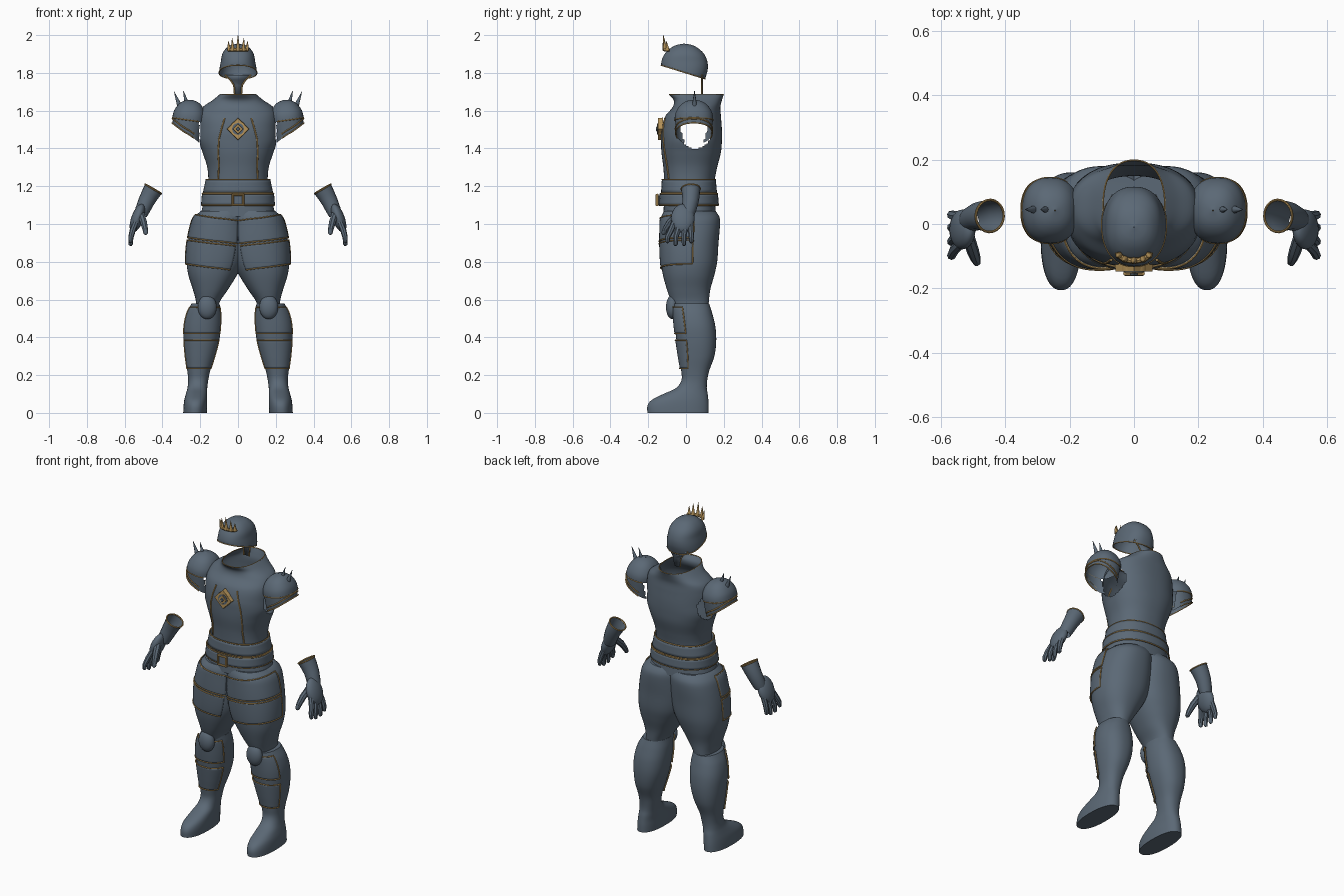
import bpy, bmesh
from math import sin, cos, pi, radians, acos
from mathutils import Matrix, Vector

cube = bpy.data.objects.get("Cube")
if cube:
    bpy.data.objects.remove(cube, do_unlink=True)


def material(name, rgb):
    m = bpy.data.materials.new(name)
    m.use_nodes = True
    m.diffuse_color = (*rgb, 1)
    m.node_tree.nodes["Principled BSDF"].inputs["Base Color"].default_value = (*rgb, 1)
    return m


STEEL = material("slate steel", (0.105, 0.14, 0.18))
GOLD = material("antique gold", (0.46, 0.29, 0.1))
POWER = 2.3  # roundness of the body cross-sections
made = []


def register(ob, mat, mirror=False, thick=0):
    ob.data.materials.clear()
    ob.data.materials.append(mat)
    if thick:
        s = ob.modifiers.new("thickness", "SOLIDIFY")
        s.thickness, s.offset = thick, 1
    if mirror:
        ob.modifiers.new("mirror", "MIRROR").use_mirror_merge = False
    made.append(ob)
    return ob


def finish(bm, name, mat, mirror=False, thick=0):
    me = bpy.data.meshes.new(name)
    bm.to_mesh(me)
    bm.free()
    ob = bpy.data.objects.new(name, me)
    bpy.context.collection.objects.link(ob)
    return register(ob, mat, mirror, thick)


def value(f, a):
    return f(a) if callable(f) else f


def bounds(sec, z):
    """Smoothly interpolate (z, x0, x1, y0, y1) sections, listed upwards."""
    z = min(max(z, sec[0][0]), sec[-1][0])
    i = max(k for k in range(len(sec) - 1) if sec[k][0] <= z)
    p, q = sec[i], sec[i + 1]
    o, r = sec[max(i - 1, 0)], sec[min(i + 2, len(sec) - 1)]
    h = q[0] - p[0]
    t = (z - p[0]) / h
    out = []
    for k in range(1, 5):
        m0 = (q[k] - o[k]) / (q[0] - o[0]) * h
        m1 = (r[k] - p[k]) / (r[0] - p[0]) * h
        c, d = p[k], q[k]
        out.append(c + t * m0 + t * t * (3 * (d - c) - 2 * m0 - m1) + t ** 3 * (2 * (c - d) + m0 + m1))
    return out


def surf(sec, a, z, off=0):
    x0, x1, y0, y1 = bounds(sec, z)
    bend = lambda v: (abs(v) ** (2 / POWER)) * (1 if v > 0 else -1)
    return Vector(((x0 + x1) / 2 + ((x1 - x0) / 2 + off) * bend(cos(a)),
                   (y0 + y1) / 2 + ((y1 - y0) / 2 + off) * bend(sin(a)), z))


def sheet(name, sec, z0=None, z1=None, a0=0, a1=360, off=0, cols=48, rows=40,
          caps="", drop=None, matrix=None, mirror=False, thick=0):
    """Skin lofted through the sections, limited to an angle and height range."""
    z0 = sec[0][0] if z0 is None else z0
    z1 = sec[-1][0] if z1 is None else z1
    full = a1 - a0 == 360
    bm = bmesh.new()
    grid = []
    for j in range(rows + 1):
        row = []
        for i in range(cols if full else cols + 1):
            a = radians(a0 + (a1 - a0) * i / cols)
            lo, hi = value(z0, a), value(z1, a)
            row.append(bm.verts.new(surf(sec, a, lo + (hi - lo) * j / rows, off)))
        grid.append(row)
    for r, s in zip(grid, grid[1:]):
        for i in range(cols):
            k = (i + 1) % len(r)
            bm.faces.new((r[i], r[k], s[k], s[i]))
    if "b" in caps:
        bm.faces.new(grid[0][::-1])
    if "t" in caps:
        bm.faces.new(grid[-1])
    if matrix:
        bm.transform(matrix)
    if drop:
        bad = [f for f in bm.faces if drop(f.calc_center_median())]
        bmesh.ops.delete(bm, geom=bad, context="FACES")
    return finish(bm, name, STEEL, mirror, thick)


def tube(name, pts, r, mat=GOLD, radii=None, closed=False, caps=True, mirror=False, res=2):
    cu = bpy.data.curves.new(name, "CURVE")
    cu.dimensions, cu.bevel_depth, cu.bevel_resolution, cu.use_fill_caps = "3D", r, res, caps
    sp = cu.splines.new("POLY")
    sp.points.add(len(pts) - 1)
    for i, p in enumerate(pts):
        sp.points[i].co = (*p, 1)
        sp.points[i].radius = radii[i] / r if radii else 1
    sp.use_cyclic_u = closed
    ob = bpy.data.objects.new(name, cu)
    bpy.context.collection.objects.link(ob)
    bpy.ops.object.select_all(action="DESELECT")
    ob.select_set(True)
    bpy.context.view_layer.objects.active = ob
    bpy.ops.object.convert(target="MESH")
    return register(bpy.context.object, mat, mirror)


def ring(name, sec, z, a0=0, a1=360, off=0.004, r=0.004, matrix=None, mirror=False):
    angles = [radians(a0 + (a1 - a0) * i / 48) for i in range(48 if a1 - a0 == 360 else 49)]
    pts = [surf(sec, a, value(z, a), off) for a in angles]
    if matrix:
        pts = [matrix @ p for p in pts]
    return tube(name, pts, r, closed=a1 - a0 == 360, mirror=mirror)


def plate(name, sec, z0, z1, a0, a1, sides):
    """Armour plate on both legs, gold-trimmed along top, bottom and the given side angles."""
    sheet(name, sec, z0, z1, a0, a1, 0.001, 32, 12, thick=0.005, mirror=True)
    for edge, z in (("lower", z0), ("upper", z1)):
        ring(f"{name}_{edge}_trim", sec, z, a0, a1, 0.006, 0.0035, mirror=True)
    for d in sides:
        a = radians(d)
        lo, hi = value(z0, a), value(z1, a)
        pts = [surf(sec, a, lo + (hi - lo) * i / 10, 0.006) for i in range(11)]
        tube(f"{name}_side_trim", pts, 0.0035, mirror=True)


def solid(name, kind, matrix, mat=STEEL, mirror=False, **kw):
    bm = bmesh.new()
    getattr(bmesh.ops, "create_" + kind)(bm, matrix=matrix, **kw)
    return finish(bm, name, mat, mirror)


def place(loc, scale=(1, 1, 1), axis="Y", deg=0):
    return Matrix.Translation(loc) @ Matrix.Rotation(radians(deg), 4, axis) @ Matrix.Diagonal((*scale, 1))


def spike(name, base, tip, r, mat, mirror=False):
    base, tip = Vector(base), Vector(tip)
    d = tip - base
    m = Matrix.Translation((base + tip) / 2) @ d.to_track_quat("Z", "Y").to_matrix().to_4x4()
    solid(name, "cone", m, mat, mirror, cap_ends=True, segments=12, radius1=r, radius2=0.001, depth=d.length)


def sym(*rows):
    return [(z, -w, w, y0, y1) for z, w, y0, y1 in rows]


# Torso shell with open collar and armholes
TORSO = sym((1.04, .20, -.12, .16), (1.16, .172, -.115, .15), (1.22, .158, -.115, .15),
            (1.3, .163, -.12, .165), (1.38, .188, -.13, .185), (1.44, .208, -.132, .19), (1.5, .208, -.13, .19),
            (1.57, .205, -.11, .185), (1.62, .185, -.07, .182), (1.655, .135, -.065, .19),
            (1.685, .098, -.09, .20))
sheet("torso_armour", TORSO, cols=96, rows=90,
      drop=lambda c: abs(c.x) > .12 and ((c.y - .05) / .085) ** 2 + ((c.z - 1.485) / .085) ** 2 < 1)
ring("collar_trim", TORSO, 1.685, off=-0.002, r=0.0025)


def chest_point(x, z):
    w = bounds(TORSO, z)[1]
    return surf(TORSO, -acos((x / w) ** (POWER / 2)), z, 0.002)


seam = [(.07, 1.56), (.085, 1.51), (.1, 1.45), (.104, 1.38), (.1, 1.31), (.104, 1.24)]
tube("chest_seam_trim", [chest_point(*p) for p in seam], 0.0045, mirror=True)

# Waist flap and belt
FLAP = sym((1.165, .18, -.126, .158), (1.235, .165, -.122, .152))
BELT = sym((1.1, .19, -.138, .168), (1.16, .185, -.133, .163))
for name, sec in (("waist_flap", FLAP), ("belt", BELT)):
    sheet(name, sec, rows=4, thick=0.006)
    for z in (sec[0][0], sec[1][0]):
        ring(name + "_trim", sec, z, off=0.004, r=.0035)
frame = [(-.028, -.153, 1.1), (.028, -.153, 1.1), (.028, -.153, 1.155), (-.028, -.153, 1.155)]
tube("buckle_frame", frame, 0.008, closed=True)
solid("buckle_plate", "cube", place((0, -.146, 1.127), (.05, .012, .05)), size=1)

# Chest emblem
flat = place((0, -.135, 1.503), axis="X", deg=90)
solid("emblem_base", "cone", flat, GOLD, cap_ends=True, segments=24, radius1=.044, radius2=.042, depth=.024)
solid("emblem_diamond", "cone", flat, GOLD, cap_ends=True, segments=4, radius1=.06, radius2=.057, depth=.026)
solid("emblem_disc", "cone", place((0, -.141, 1.503), axis="X", deg=90), STEEL,
      cap_ends=True, segments=24, radius1=.031, radius2=.031, depth=.018)
star = place((0, -.147, 1.503), axis="X", deg=90)
solid("emblem_jewel_setting", "cone", star, GOLD, cap_ends=True, segments=4, radius1=.028, radius2=.026, depth=.014)
solid("emblem_jewel", "cone", place((0, -.152, 1.503), axis="X", deg=90), STEEL,
      cap_ends=True, segments=4, radius1=.018, radius2=.01, depth=.016)

# Pauldrons: dome caps over short sleeves, longer on the inside and open below
DOME = sym((-.13, .08, -.09, .09), (-.05, .083, -.096, .096), (0, .084, -.098, .098), (.03, .08, -.092, .092),
           (.06, .065, -.075, .075), (.08, .047, -.054, .054), (.092, .026, -.03, .03), (.098, .002, -.002, .002))
tilt = place((.259, .042, 1.56), deg=-8)
hidden = lambda c: c.x < .205 and c.z < 1.54
hem = lambda base: lambda a: base + .045 * cos(a)
sheet("pauldrons", DOME, z0=hem(-.082), matrix=tilt, mirror=True, drop=hidden)
sheet("pauldron_caps", DOME, z0=-.01, off=0.004, matrix=tilt, mirror=True, drop=hidden)
for z, reach in ((-.01, 125), (hem(-.06), 115), (hem(-.082), 115)):
    ring("pauldron_trim", DOME, z, -reach, reach, .003, .0035, tilt, True)
spike("outer_pauldron_spike", (.305, .045, 1.615), (.338, .045, 1.7), .015, STEEL, True)
spike("inner_pauldron_spike", (.27, .045, 1.635), (.29, .045, 1.705), .013, STEEL, True)

# Helmet with sloping lower edge and nape guard
HELM = sym((1.74, .09, -.11, .09), (1.78, .1, -.125, .105), (1.82, .098, -.13, .115), (1.86, .091, -.13, .113),
           (1.9, .083, -.113, .096), (1.93, .063, -.083, .065), (1.948, .035, -.049, .031), (1.955, .001, -.011, -.009))


def brim(a):
    z = 1.8
    for _ in range(6):
        z = 1.84 - (surf(HELM, a, z).y + .13) * .31
    return z


sheet("helmet", HELM, z0=brim)
ring("helmet_brim_trim", HELM, brim, off=0, r=0.003)
bm = bmesh.new()
half = [(.07, 1.79), (.04, 1.762), (.022, 1.735), (.018, 1.685)]
outline = half + [(-x, z) for x, z in reversed(half)]
bm.faces.new([bm.verts.new((x, .085, z)) for x, z in outline])
finish(bm, "nape_guard", STEEL, thick=0.006)
tube("nape_guard_trim", [(x, .083, z) for x, z in half], 0.004, mirror=True)

# Crown: shallow band on the brow with five points
brow = lambda t: (.05 * sin(t), -.088 - .026 * cos(t))
tube("crown_band", [(*brow(i * pi / 16), 1.922) for i in range(-8, 9)], 0.009)
for i in range(-2, 3):
    x, y = brow(i * .6)
    spike("crown_point", (x, y, 1.92), (x * 1.1, y - .006, 2 - .016 * abs(i)), .011, GOLD)

# Thighs and their front plates
THIGH = [(.5, .11, .235, -.05, .11), (.58, .1, .222, -.075, .12), (.65, .055, .238, -.1, .128),
         (.73, .005, .263, -.122, .15), (.8, -.03, .272, -.132, .165), (.9, -.05, .266, -.136, .172),
         (1.0, -.05, .245, -.134, .18), (1.04, -.05, .228, -.13, .176), (1.07, -.05, .195, -.115, .155)]
sheet("thighs", THIGH, caps="t", mirror=True)
slope = lambda base: lambda a: base + .02 * cos(a)
plate("upper_thigh_plate", THIGH, slope(.908), slope(1.03), -126, 5, [5])
plate("lower_thigh_plate", THIGH, slope(.768), slope(.895), -124, 5, [5])

# Boots, greaves and knee pads
BOOT = [(0, .165, .29, -.205, .12), (.04, .163, .288, -.203, .12), (.07, .163, .284, -.18, .118),
        (.1, .163, .276, -.12, .115), (.13, .163, .268, -.055, .11), (.17, .158, .264, -.025, .112),
        (.22, .148, .268, -.025, .122), (.3, .122, .28, -.038, .15), (.38, .1, .288, -.05, .16),
        (.46, .09, .288, -.06, .155), (.53, .09, .272, -.066, .138), (.58, .098, .245, -.07, .122)]
sheet("boots", BOOT, caps="bt", rows=60, mirror=True)
for name, z0, z1 in (("lower", .235, .385), ("upper", .42, .56)):
    plate(name + "_greave", BOOT, z0, z1, -155, -25, [-155, -25])
solid("knee_pads", "uvsphere", place((.163, -.072, .56), (.05, .034, .064)), mirror=True,
      u_segments=24, v_segments=16, radius=1)

# Gauntlets: open cuff, palm, thumb and four fingers
cuff = [(.448, .025, 1.186), (.466, .026, 1.155), (.485, .024, 1.12), (.505, .015, 1.075), (.514, .01, 1.05)]
tube("gauntlet_cuffs", cuff, .05, STEEL, (.051, .047, .043, .039, .034), caps=False, mirror=True, res=6)
along = (Vector(cuff[1]) - Vector(cuff[0])).to_track_quat("Z", "Y")
hoop = [Vector(cuff[0]) + along @ Vector((.05 * cos(i * pi / 12), .05 * sin(i * pi / 12), 0)) for i in range(24)]
tube("gauntlet_cuff_trim", hoop, 0.004, closed=True, mirror=True)
solid("palms", "uvsphere", place((.533, -.017, 1.03), (.032, .062, .08), deg=-20), mirror=True,
      u_segments=20, v_segments=14, radius=1)
thumb = [(.515, -.04, 1.055), (.5, -.085, 1.01), (.492, -.108, .975), (.488, -.12, .95), (.487, -.124, .943)]
tube("thumbs", thumb, .02, STEEL, (.02, .019, .016, .012, .003), mirror=True)
for name, y, drop in (("index", -.062, .905), ("middle", -.033, .89), ("ring", -.004, .89), ("little", .022, .905)):
    tip = y * 1.5 - .005
    path = [(.54, y, 1.01), (.558, (y + tip) / 2, .965), (.567, tip, .93), (.568, tip, drop), (.566, tip, drop - .007)]
    tube(name + "_fingers", path, .016, STEEL, (.016, .016, .014, .011, .003), mirror=True)

# Smooth shading with sharp edges kept
bpy.ops.object.select_all(action="DESELECT")
for ob in made:
    ob.select_set(True)
bpy.context.view_layer.objects.active = made[0]
bpy.ops.object.shade_smooth_by_angle(angle=radians(40))
